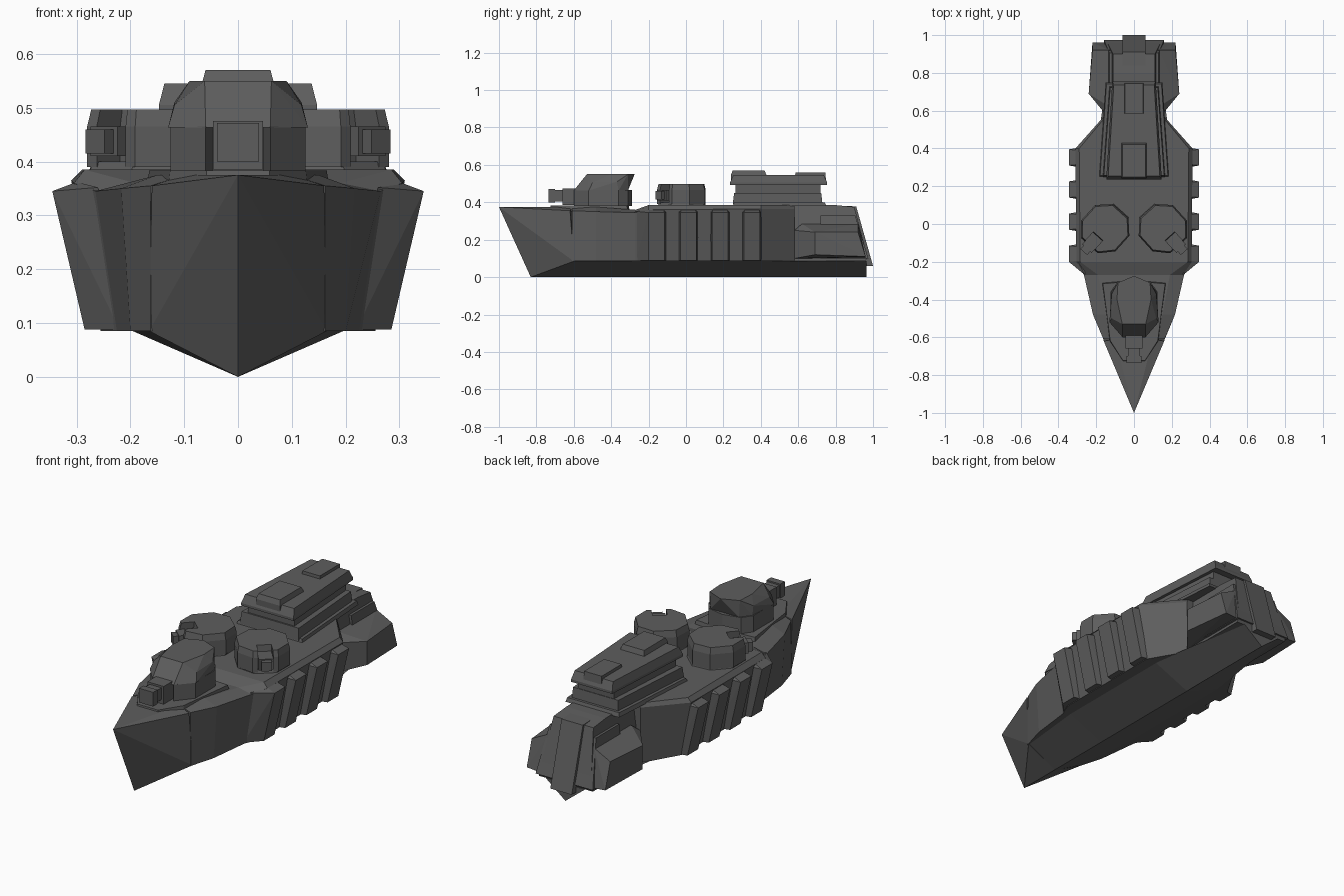
import bpy, bmesh, math
from mathutils import Matrix, Vector

if "Cube" in bpy.data.objects:
    bpy.data.objects.remove(bpy.data.objects["Cube"])

grey = bpy.data.materials.new("dark_grey")
grey.use_nodes = True
grey.diffuse_color = (0.11, 0.11, 0.11, 1)
grey.node_tree.nodes["Principled BSDF"].inputs["Base Color"].default_value = (0.11, 0.11, 0.11, 1)


def finish(name, bm, matrix=Matrix()):
    bmesh.ops.recalc_face_normals(bm, faces=bm.faces)
    bm.transform(matrix)
    mesh = bpy.data.meshes.new(name)
    bm.to_mesh(mesh)
    bm.free()
    mesh.materials.append(grey)
    obj = bpy.data.objects.new(name, mesh)
    bpy.context.collection.objects.link(obj)
    return obj


def loft(name, rings, matrix=Matrix()):
    """Bridge equal closed rings and cap both ends."""
    bm = bmesh.new()
    loops = [[bm.verts.new(p) for p in ring] for ring in rings]
    n = len(loops[0])
    for a, b in zip(loops, loops[1:]):
        for i in range(n):
            j = (i + 1) % n
            bm.faces.new((a[i], a[j], b[j], b[i]))
    for cap in (loops[0], loops[-1]):
        bm.faces.new(cap)
    return finish(name, bm, matrix)


def both(half):
    """Close a half outline by reflecting it in x."""
    return half + [(-x, y) for x, y in reversed(half) if x > 0]


def deck_prism(name, half, levels, matrix=Matrix()):
    """Stack a plan outline at (height, scale) levels about its own centre."""
    cy = (min(p[1] for p in half) + max(p[1] for p in half)) / 2
    rings = [[(x * s, cy + (y - cy) * s, z) for x, y in both(half)] for z, s in levels]
    return loft(name, rings, matrix)


def solid(name, points, mirror=True, matrix=Matrix()):
    """Convex solid, optionally symmetric in x."""
    bm = bmesh.new()
    pts = set(points) | ({(-x, y, z) for x, y, z in points} if mirror else set())
    for p in sorted(pts):
        bm.verts.new(p)
    res = bmesh.ops.convex_hull(bm, input=bm.verts)
    bmesh.ops.delete(bm, geom=[g for g in res["geom_interior"] if isinstance(g, bmesh.types.BMVert)], context="VERTS")
    bmesh.ops.dissolve_limit(bm, angle_limit=0.02, verts=bm.verts, edges=bm.edges)
    return finish(name, bm, matrix)


def slab(name, profile, width, top_width=None):
    """Side profile of (y, z) points given a half width, narrower at the top."""
    zs = [z for y, z in profile]
    lo, hi = min(zs), max(zs)
    tw = width if top_width is None else top_width
    rings = [[(s * (width + (tw - width) * (z - lo) / (hi - lo)), y, z) for y, z in profile] for s in (-1, 1)]
    return loft(name, rings)


def block(name, half, y0, y1, z0, z1, matrix=Matrix()):
    return deck_prism(name, [(half, y0), (half, y1)], [(z0, 1), (z1, 1)], matrix)


# Bow with raked stem
solid("bow", [(0, -1, .375), (0, -.83, .09), (0, -.83, 0), (.16, -.62, .355),
              (.165, -.6, .085), (0, -.6, 0), (.1, -.61, .375)])

# Main hull: y, bottom half width, side half width and height, deck half width and height
stations = [(-.61, .163, .162, .355, .1, .375), (-.48, .2, .217, .35, .15, .375),
            (-.27, .225, .265, .345, .19, .36), (-.2, .255, .305, .36, .285, .385),
            (.4, .255, .31, .365, .29, .385), (.58, .15, .15, .365, .14, .385)]
loft("hull", [[(x, y, z) for x, z in both([(b, .085), (s, sz), (d, dz)])]
              for y, b, s, sz, d, dz in stations])

# V-shaped keel
loft("keel", [[(-w, y, .087), (w, y, .087), (0, y, 0)]
              for y, w in ((-.61, .163), (-.25, .2), (.4, .2), (.965, .11))])

# Side armour ribs
for i in range(4):
    y = -.2 + i * .17
    lead = .07 if i == 0 else .015
    for side, s in (("left", 1), ("right", -1)):
        pts = []
        for ya, yb, xt, zt, xb in ((y, y + .085, .345, .345, .285), (y - lead, y + .1, .26, .352, .22)):
            pts += [(s * x, yy, z) for yy in (ya, yb) for x, z in ((xt, zt), (xb, .088))]
        pts += [(s * .3, y + d, .362) for d in (.005, .08)]
        solid(f"{side}_rib_{i + 1}", pts, False)

# Stern: stepped core and flared side boxes
slab("stern_core", [(.5, .085), (.5, .385), (.8, .385), (.9, .375), (.97, .11), (.96, .085)], .15, .11)
slab("stern_spine", [(.7, .1), (.7, .387), (.91, .378), (1, .06), (.95, .06)], .06)
solid("stern_boxes", [(.15, .58, .1), (.15, .58, .25), (.24, .69, .12), (.24, .69, .24),
                      (.22, .92, .24), (.22, .96, .11), (.13, .62, .285), (.13, .92, .285), (.1, .96, .1)])
slab("stern_steps", [(.72, .1), (.72, .33), (.905, .33), (.975, .1)], .16, .13)

# Bridge tiers
def tier(name, y0, w0, y1, w1, levels):
    return deck_prism(name, [(w0, y0), (w1, y1)], levels)

tier("bridge_foot", .25, .185, .75, .15, [(.38, 1), (.4, .97)])
tier("bridge_base", .25, .165, .73, .13, [(.39, 1), (.45, .97)])
tier("bridge_waist", .265, .13, .72, .1, [(.44, 1), (.5, 1)])
tier("bridge_upper", .235, .147, .755, .115, [(.492, 1), (.505, 1), (.545, .93)])
deck_prism("bridge_front_cap", [(.067, .24), (.067, .43)], [(.5, 1), (.545, 1), (.57, .9)])
deck_prism("bridge_rear_cap", [(.052, .58), (.052, .75)], [(.5, 1), (.56, .94)])

# Bow turret platform, body, roof and gun
deck_prism("bow_platform", [(.06, -.73), (.13, -.62), (.17, -.31), (.05, -.3)], [(.35, 1), (.383, .97)])
deck_prism("bow_turret_body", [(.047, -.5), (.06, -.6), (.125, -.52), (.125, -.36), (.09, -.31), (0, -.29)],
           [(.38, 1), (.465, 1)])
solid("bow_turret_roof", [(.13, -.52, .463), (.06, -.6, .463), (.12, -.36, .463), (.08, -.31, .463),
                          (.118, -.5, .505), (.055, -.55, .51), (.118, -.37, .51),
                          (.062, -.53, .55), (.09, -.4, .55), (.085, -.31, .55), (0, -.275, .55)])
block("bow_gun_mount", .046, -.66, -.48, .385, .475)
block("bow_gun", .033, -.72, -.6, .405, .465)
block("bow_gun_muzzle", .039, -.735, -.7, .4, .472)

# Side turrets, each turned outward
for side, s in (("left", 1), ("right", -1)):
    place = Matrix.Translation(Vector((s * .152, -.022, 0))) @ Matrix.Rotation(s * math.radians(42), 4, "Z")
    deck_prism(f"{side}_turret_base", [(.05, -.12), (.115, -.05), (.115, .05), (.05, .12)],
               [(.37, 1.08), (.4, 1)], place)
    deck_prism(f"{side}_turret_body",
               [(.036, -.06), (.036, -.125), (.06, -.125), (.122, -.055), (.122, .055), (.055, .122)],
               [(.39, 1), (.465, 1), (.497, .94)], place)
    block(f"{side}_turret_gun", .034, -.145, -.04, .41, .465, place)
    block(f"{side}_turret_muzzle", .024, -.17, -.13, .415, .46, place)
